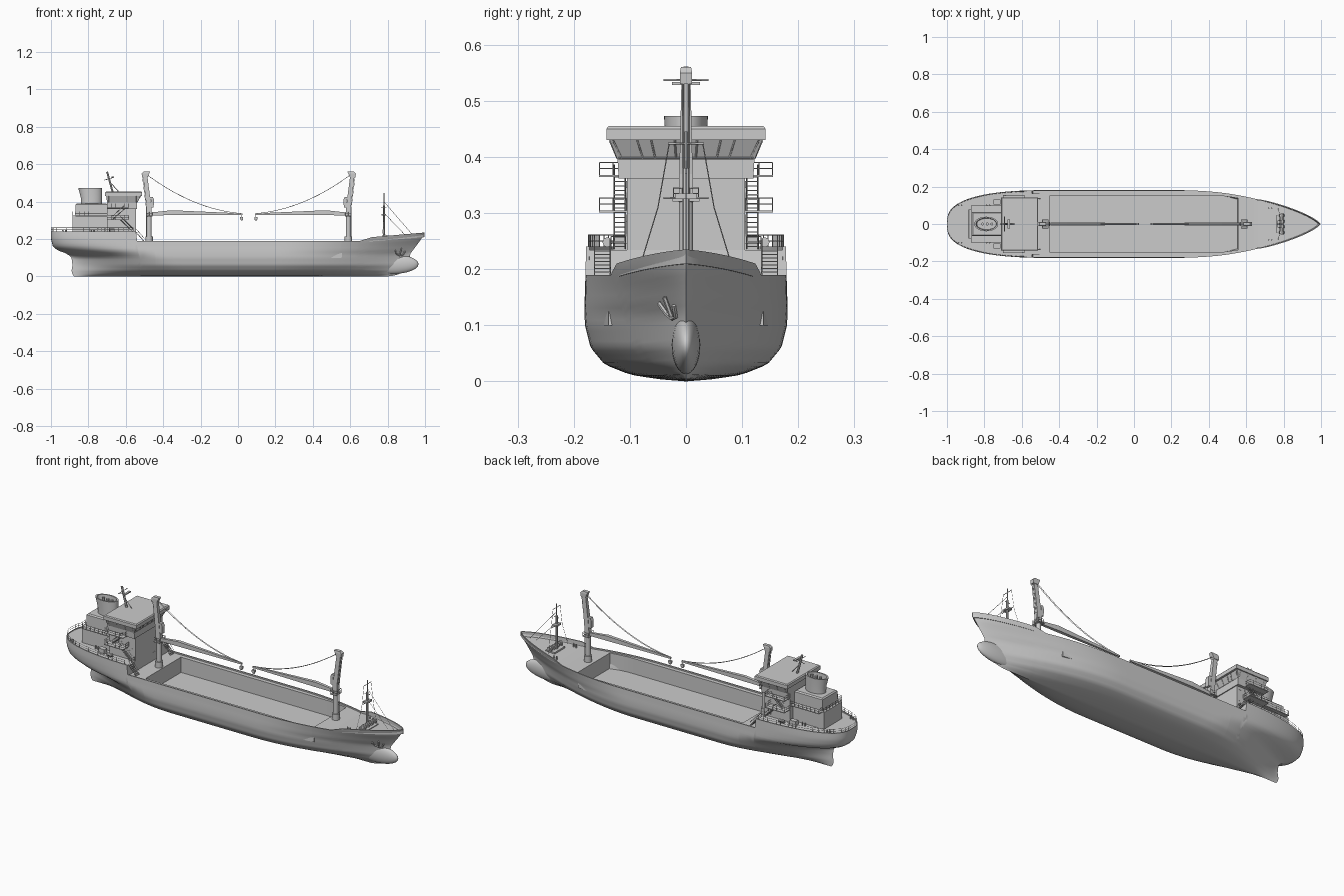
import bpy, bmesh, math
from mathutils import Vector, Matrix

if "Cube" in bpy.data.objects:
    bpy.data.objects.remove(bpy.data.objects["Cube"])

def lerp(tab, x):
    if x <= tab[0][0]: return tab[0][1:]
    for a, b in zip(tab, tab[1:]):
        if x <= b[0]:
            t = (x - a[0]) / (b[0] - a[0])
            return [p + (q - p) * t for p, q in zip(a[1:], b[1:])]
    return tab[-1][1:]

def finish(name, bm, smooth=None):
    bmesh.ops.remove_doubles(bm, verts=bm.verts, dist=1e-5)
    bmesh.ops.recalc_face_normals(bm, faces=bm.faces)
    me = bpy.data.meshes.new(name)
    bm.to_mesh(me); bm.free()
    ob = bpy.data.objects.new(name, me)
    bpy.context.collection.objects.link(ob)
    if smooth:
        bpy.ops.object.select_all(action='DESELECT')
        ob.select_set(True)
        bpy.context.view_layer.objects.active = ob
        bpy.ops.object.shade_smooth_by_angle(angle=math.radians(smooth))
    return ob

def loft(name, rings, smooth=None):
    bm = bmesh.new()
    vs = [[bm.verts.new(p) for p in r] for r in rings]
    n = len(vs[0])
    for a, b in zip(vs, vs[1:]):
        for i in range(n):
            bm.faces.new((a[i], a[(i + 1) % n], b[(i + 1) % n], b[i]))
    bm.faces.new(vs[0]); bm.faces.new(vs[-1])
    return finish(name, bm, smooth)

def stack(name, levels, yc=0):
    # stacked rectangles: (x0, x1, half width, z)
    return loft(name, [[(a, yc - h, z), (b, yc - h, z), (b, yc + h, z), (a, yc + h, z)] for a, b, h, z in levels])

def box(name, x0, x1, y0, y1, z0, z1):
    h = (y1 - y0) / 2
    return stack(name, [(x0, x1, h, z0), (x0, x1, h, z1)], (y0 + y1) / 2)

def tubes(name, paths, r, res=0):
    cu = bpy.data.curves.new(name, 'CURVE')
    cu.dimensions = '3D'; cu.bevel_depth = r; cu.bevel_resolution = res; cu.use_fill_caps = True
    for p in paths:
        sp = cu.splines.new('POLY')
        sp.points.add(len(p) - 1)
        for q, c in zip(sp.points, p): q.co = (*c, 1)
    ob = bpy.data.objects.new(name, cu)
    bpy.context.collection.objects.link(ob)
    bpy.ops.object.select_all(action='DESELECT')
    ob.select_set(True)
    bpy.context.view_layer.objects.active = ob
    bpy.ops.object.convert(target='MESH')
    if res: bpy.ops.object.shade_smooth_by_angle(angle=math.radians(40))

def rail(name, path, h=.022, gap=.025):
    pts = []
    for a, b in zip(path, path[1:]):
        a, b = Vector(a), Vector(b)
        n = max(1, round((b - a).length / gap))
        pts += [a.lerp(b, i / n) for i in range(n)]
    pts.append(Vector(path[-1]))
    up = Vector((0, 0, h))
    tubes(name, [[p + up for p in pts], [p + up / 2 for p in pts]] + [[p, p + up] for p in pts], .0009)

def stairs(name, x0, z0, x1, z1, y0, y1, n=8):
    tubes(name + "_stringers", [[(x0, y, z0 + d), (x1, y, z1 + d)] for y in (y0, y1) for d in (0, .018)], .0012)
    for i in range(n):
        t = (i + .5) / n
        x, z = x0 + (x1 - x0) * t, z0 + (z1 - z0) * t
        box(name + "_tread", x - .004, x + .004, y0, y1, z - .001, z + .001)

# Hull waterlines: z, stern x, bow x, half beam, aft run, aft fullness, fore run, fore fullness
LEV = [(0, -.875, .80, 0, .6, 1.6, .75, 1.5), (.004, -.88, .83, .05, .6, 1.6, .75, 1.5),
       (.012, -.885, .86, .10, .6, 1.6, .75, 1.4), (.03, -.89, .89, .145, .6, 1.5, .7, 1.4),
       (.06, -.885, .915, .170, .55, 1.4, .7, 1.3), (.10, -.89, .92, .18, .5, 1.2, .7, 1.2),
       (.12, -.91, .92, .181, .48, .8, .7, 1.1), (.14, -.965, .935, .181, .46, .5, .7, 1.0),
       (.16, -.99, .95, .18, .46, .4, .7, .95), (.20, -1, .98, .179, .45, .35, .7, .8),
       (.24, -1, 1, .178, .45, .35, .7, .75)]
SHEER = [(-1, .24), (-.545, .24), (-.54, .19), (.66, .19), (.72, .21), (1, .235)]
DECK = [(-1, .234), (-.545, .234), (-.54, .183), (.66, .183), (1, .21)]

def half(x, z):
    xs, xb, B, la, ba, lf, bf = lerp(LEV, z)
    f = lambda d, l, b: (1 - (1 - min(1, max(0, d / l))) ** 2) ** b
    return B * f(x - xs, la, ba) * f(xb - x, lf, bf)

# Hull with bulwark, deck and sunken hold as one skin
xs_ = sorted([-math.cos(math.pi * i / 80) for i in range(81)] +
             [-.545, -.54, -.4505, -.45, .5595, .56, .66, .72])
bm = bmesh.new()
for s in (-1, 1):
    prev = None
    for x0 in xs_:
        H, D = lerp(SHEER, x0)[0], lerp(DECK, x0)[0]
        row = []
        for i in range(25):
            z = H * (i / 24) ** 1.6
            a, b = lerp(LEV, z)[:2]
            x = x0 + (b - 1) * max(0, x0) ** 3 + (a + 1) * max(0, -x0) ** 3
            y = half(x, z)
            if abs(x0) > .99999: y = 0
            row.append((x, y, z))
        yi = max(0, y - .006)
        hy = min(.152, yi * .93)
        F = .10 if -.4502 < x0 < .5597 else D
        row += [(x, yi, H), (x, yi, D), (x, hy, D), (x, hy, F), (x, 0, F)]
        row = [bm.verts.new((p[0], s * p[1], p[2])) for p in row]
        if prev:
            for i in range(len(row) - 1):
                bm.faces.new((prev[i], row[i], row[i + 1], prev[i + 1]))
        prev = row
bmesh.ops.dissolve_degenerate(bm, dist=1e-6, edges=bm.edges)
finish("hull", bm, 35)

# Bulbous bow
bm = bmesh.new()
bmesh.ops.create_uvsphere(bm, u_segments=32, v_segments=20, radius=1,
    matrix=Matrix.Translation((.82, 0, .066)) @ Matrix.Diagonal((.145, .026, .053, 1)))
finish("bulbous_bow", bm, 60)

# Accommodation tower and bridge
box("accommodation_tower", -.70, -.545, -.105, .105, .185, .365)
stack("bridge", [(-.70, -.54, .12, .362), (-.70, -.54, .122, .395), (-.705, -.522, .137, .432)])
stack("bridge_roof", [(-.71, -.512, .142, .43), (-.71, -.512, .142, .45), (-.705, -.517, .138, .455)])
tubes("bridge_window_frames", [[(-.539, y * .88, .397), (-.521, y, .43)] for y in
      (-.13, -.087, -.062, -.02, .02, .062, .087, .13)] + [[(-.538, -.12, .398), (-.538, .12, .398)]], .0018)
for s in (-1, 1):
    tubes("bridge_side_frames", [[(x, s * .122, .397), (x, s * .136, .43)] for x in (-.69, -.64, -.59, -.545)], .0018)

# Aft casing and funnel
box("aft_house", -.885, -.70, -.078, .078, .23, .325)
stack("upper_casing", [(-.868, -.70, .064, .325), (-.868, -.70, .064, .385), (-.862, -.705, .058, .391)])
loft("funnel", [[(xc + rx * math.cos(k * math.pi / 16), ry * math.sin(k * math.pi / 16), z) for k in range(32)]
     for xc, rx, ry, z in ((-.783, .056, .037, .385), (-.783, .057, .037, .42), (-.79, .064, .039, .473),
                           (-.79, .055, .032, .473), (-.788, .052, .03, .44))], 40)
tubes("exhaust_pipes", [[(x, 0, .435), (x, 0, .47)] for x in (-.81, -.785, -.76)], .008, 2)

# Side platforms, rails, stairs, doors and windows
for s in (-1, 1):
    for z in (.305, .368):
        ys = sorted((s * .10, s * .155))
        box("side_platform", -.70, -.585, *ys, z - .004, z)
        rail("platform_rail", [(-.70, s * .106, z), (-.70, s * .154, z), (-.585, s * .154, z), (-.585, s * .106, z)])
    box("aft_side_deck", -.87, -.70, *sorted((s * .07, s * .10)), .321, .325)
    rail("aft_deck_rail", [(-.70, s * .099, .325), (-.87, s * .099, .325), (-.87, s * .066, .325)])
    y0, y1 = sorted((s * .108, s * .128))
    stairs("lower_stair", -.56, .236, -.63, .305, y0, y1)
    stairs("upper_stair", -.67, .305, -.60, .368, y0, y1)
    stairs("deck_stair", -.50, .185, -.545, .236, *sorted((s * .135, s * .163)))
    rail("poop_front_rail", [(-.547, s * .108, .236), (-.547, s * .134, .236)])
    for x, z in ((-.575, .245), (-.655, .308)):
        box("door", x - .01, x + .01, *sorted((s * .104, s * .1065)), z, z + .04)
    for x in (-.565, -.60, -.635, -.67):
        for z in (.285, .345):
            box("side_window", x - .006, x + .006, *sorted((s * .104, s * .1065)), z, z + .012)
    # mooring bollards and vents on the poop
    for x in (-.93, -.78):
        tubes("bollard", [[(x + d, s * .1, .232), (x + d, s * .1, .25)] for d in (-.008, .008)], .004, 1)
    box("poop_locker", -.75, -.715, *sorted((s * .105, s * .13)), .23, .26)
    tubes("life_raft", [[(-.69, s * .14, .248), (-.66, s * .14, .248)]], .009, 2)
for y in (-.06, .045):
    box("front_door", -.546, -.543, y, y + .018, .186, .225)

edge = [(-1 + .44 * (i / 16) ** 2, i) for i in range(17)]
path = [(x, half(x, .239) - .004 if i else 0, .239) for x, i in edge]
rail("poop_rail", path[::-1] + [(x, -y, z) for x, y, z in path[1:]])
rail("aft_house_rail", [(-.884, -.077, .325), (-.884, .077, .325)])

# Radar mast on the bridge roof
tubes("radar_mast", [[(-.67, 0, .45), (-.70, 0, .56)]], .006, 1)
tubes("radar_mast_arms", [[(-.693, -.04, .537), (-.693, .04, .537)], [(-.715, 0, .515), (-.665, 0, .53)],
      [(-.64, 0, .455), (-.68, 0, .50)]], .002)
box("radar_scanner", -.675, -.663, -.025, .025, .528, .534)

# Deck cranes, mirrored fore and aft
def crane(x, s):
    X = lambda pts: [(x + s * a, x + s * b, h, z) for a, b, h, z in pts]
    tubes("crane_pedestal", [[(x, 0, .18), (x, 0, .215)]], .02, 3)
    tubes("crane_base", [[(x, 0, .21), (x, 0, .325)]], .0135, 3)
    stack("crane_post", X([(-.014, .014, .013, .32), (-.014, .012, .012, .37), (-.033, -.010, .008, .54)]))
    stack("crane_head", X([(-.038, -.008, .011, .53), (-.04, 0, .011, .55), (-.03, .005, .009, .56)]))
    stack("crane_cab", X([(.008, .024, .011, .37), (.01, .026, .011, .41), (.0, .02, .011, .425)]))
    rail("crane_platform_rail", [(x + s * .016, -.022, .325), (x - s * .016, -.022, .325),
         (x - s * .016, .022, .325), (x + s * .016, .022, .325)], .02, .015)
    box("crane_platform", x - .018, x + .018, -.024, .024, .321, .325)
    jib = [(.0, .006, .326, .341), (.12, .009, .328, .354), (.3, .007, .329, .346), (.5, .004, .329, .337)]
    loft("crane_jib", [[(x + s * d, -h, a), (x + s * d, h, a), (x + s * d, h, b), (x + s * d, -h, b)]
                       for d, h, a, b in jib])
    sag = lambda t: .55 - .213 * t - .17 * t * (1 - t)
    tubes("crane_cable", [[(x + s * (-.02 + .51 * i / 20), y, sag(i / 20)) for i in range(21)] for y in (-.003, .003)], .0013)
    tubes("hook_line", [[(x + s * .495, 0, .335), (x + s * .495, 0, .31)]], .002)
    stack("hook_block", X([(.491, .499, .003, .298), (.487, .503, .006, .306), (.487, .503, .006, .318)]))
    tubes("crane_ladder", [[(x - s * (.016 + .02 * k), y, z) for k, z in ((0, .20), (0, .37), (1, .53))]
                           for y in (-.005, .005)], .001)
crane(-.475, 1)
crane(.59, -1)

# Foremast with stays and lookout arms
tubes("foremast", [[(.78, 0, .185), (.78, 0, .38)]], .006, 2)
tubes("foremast_top", [[(.78, 0, .37), (.78, 0, .445)]], .003, 1)
tubes("foremast_arms", [[(.78, -.032, .424), (.78, .032, .424)], [(.78, -.04, .327), (.78, .04, .327)],
      [(.765, 0, .37), (.795, 0, .37)]], .002)
box("foremast_platform", .768, .792, -.02, .02, .325, .335)
tubes("mast_stays", [[(.78, s * .03, .424), (.78, s * .05, .31), (.77, s * .085, .195)] for s in (-1, 1)] +
      [[(.78, 0, .40), (.94, 0, .215)], [(.78, 0, .34), (.90, 0, .215)]], .001)

# Windlass and bow bollards
box("windlass_base", .76, .815, -.045, .045, .187, .20)
tubes("windlass_drum", [[(.79, -.055, .21), (.79, .055, .21)]], .008, 2)
tubes("windlass_ends", [[(.79, y - .006, .21), (.79, y + .006, .21)] for y in (-.045, -.015, .015, .045)], .014, 2)
tubes("bow_bollards", [[(.72 + d, s * .085, .185), (.72 + d, s * .085, .206)] for s in (-1, 1) for d in (0, .016)], .004, 1)

# Anchor hung on the one side of the bow
def on_hull(x, z): return (x, -half(x, z) - .004, z)
crown = on_hull(.865, .112)
tubes("anchor_shank", [[on_hull(.875, .15), crown]], .004, 1)
tubes("anchor_flukes", [[on_hull(.842, .14), on_hull(.847, .12), crown, on_hull(.882, .115), on_hull(.893, .135)]], .0042, 1)
